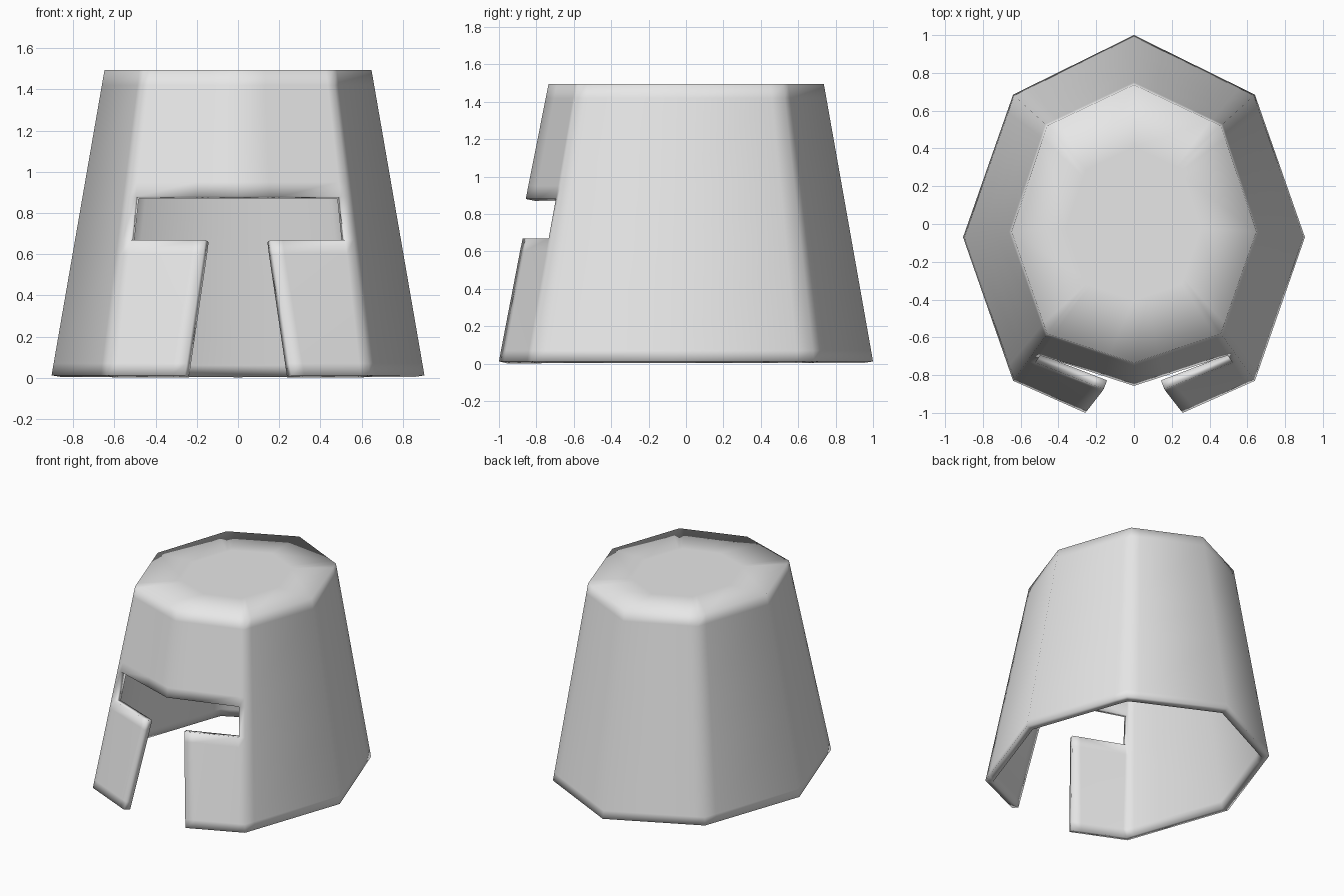
import bpy, bmesh
from mathutils import Vector

cube = bpy.data.objects.get("Cube")
if cube:
    bpy.data.objects.remove(cube)

# One flat colour
metal = bpy.data.materials.new("light grey metal")
metal.use_nodes = True
GREY = (0.8, 0.8, 0.8, 1)
metal.diffuse_color = GREY
metal.node_tree.nodes["Principled BSDF"].inputs["Base Color"].default_value = GREY

# Half outline from front centre to back centre, at the bottom and the top
BOTTOM = [(0, -1.115), (0.64, -0.83), (0.905, -0.07), (0.64, 0.685), (0, 1.0)]
TOP = [(0, -0.735), (0.46, -0.58), (0.648, -0.04), (0.46, 0.52), (0, 0.737)]
Z0, Z1 = 0.012, 1.495
ROWS = [Z0, 0.07, 0.6, 0.67, 0.88, 0.95, 1.42, Z1]
SLIT_LOW, SLIT_HIGH = 3, 4       # row indices of the eye slit
CHEEK, SLIT_END = 1, 3           # column indices of the openings


def outline(z):
    """Half cross-section at height z, with the front ridge pulled in at the slit."""
    t = (z - Z0) / (Z1 - Z0)
    pts = [Vector(a).lerp(Vector(b), t) for a, b in zip(BOTTOM, TOP)]
    low, high = (0.67, -0.935), (0.88, -0.857)
    if z <= low[0]:
        a, b = (Z0, BOTTOM[0][1]), low
    elif z <= high[0]:
        a, b = low, high
    else:
        a, b = high, (Z1, TOP[0][1])
    pts[0].y = a[1] + (b[1] - a[1]) * (z - a[0]) / (b[0] - a[0])
    return pts


def half_ring(z):
    """Points along one half: face index plus a fraction along that face."""
    t = min(z / 0.67, 1)
    cheek = 0.406 - 0.12 * t
    columns = [(0, 0), (0, cheek), (0, cheek + 0.1), (0, 0.93), (1, 0),
               (1, 0.1), (2, 0), (2, 0.88), (3, 0), (3, 0.12), (3, 1)]
    pts = outline(z)
    return [pts[i].lerp(pts[i + 1], f) for i, f in columns]


bm = bmesh.new()


def add_ring(half, z):
    """Closed ring of vertices made from a half outline and its mirror."""
    right = [(-p.x, p.y) for p in half[-2:0:-1]]
    return [bm.verts.new((x, y, z)) for x, y in [tuple(p) for p in half] + right]


rings = [add_ring(half_ring(z), z) for z in ROWS]
count = len(rings[0])

# Tapered wall, leaving out the eye slit and the gap between the cheek guards
for r in range(len(ROWS) - 1):
    for c in range(count):
        column = min(c, count - 1 - c)
        if r < SLIT_LOW and column < CHEEK:
            continue
        if SLIT_LOW <= r < SLIT_HIGH and column < SLIT_END:
            continue
        n = (c + 1) % count
        bm.faces.new((rings[r][c], rings[r][n], rings[r + 1][n], rings[r + 1][c]))

# Flat crown with an inner ring
inner = add_ring([p * 0.55 for p in half_ring(Z1)], Z1)
centre = bm.verts.new((0, 0, Z1))
for c in range(count):
    n = (c + 1) % count
    bm.faces.new((rings[-1][c], rings[-1][n], inner[n], inner[c]))
    bm.faces.new((inner[c], inner[n], centre))

bmesh.ops.delete(bm, geom=[v for v in bm.verts if not v.link_faces], context='VERTS')
bmesh.ops.recalc_face_normals(bm, faces=bm.faces)
if centre.normal.z < 0 or centre.link_faces[0].normal.z < 0:
    bmesh.ops.reverse_faces(bm, faces=bm.faces)
for f in bm.faces:
    f.smooth = True

mesh = bpy.data.meshes.new("helmet_shell")
bm.to_mesh(mesh)
bm.free()
mesh.materials.append(metal)
helmet = bpy.data.objects.new("helmet_shell", mesh)
bpy.context.collection.objects.link(helmet)

# Sheet thickness, growing inward
sheet = helmet.modifiers.new("thickness", 'SOLIDIFY')
sheet.thickness = 0.05
sheet.offset = -1
sheet.use_even_offset = True
